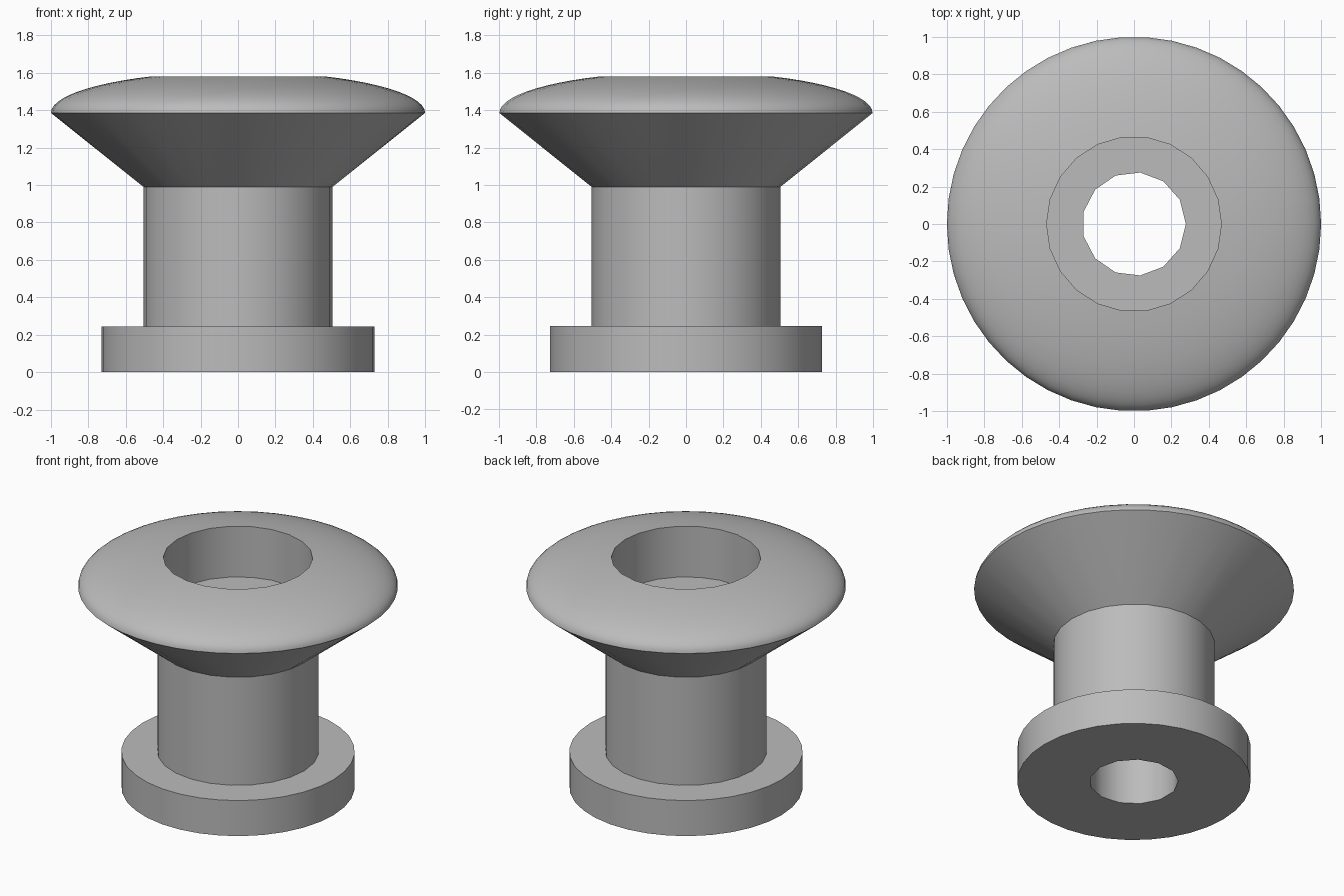
import bpy, bmesh, math

cube = bpy.data.objects.get("Cube")
if cube:
    bpy.data.objects.remove(cube, do_unlink=True)

steel = bpy.data.materials.new("plain_grey")
steel.use_nodes = True
GREY = (0.5, 0.5, 0.5, 1)
steel.diffuse_color = GREY
steel.node_tree.nodes["Principled BSDF"].inputs["Base Color"].default_value = GREY

# Radius and number of sides of each round feature
BORE, RECESS, BARREL = (0.277, 13), (0.467, 22), (0.505, 24)
FLANGE, HEAD = (0.73, 34), (1.0, 46)

# Heights
FLANGE_TOP, HEAD_BASE, HEAD_RIM, TOP, RECESS_FLOOR = 0.245, 0.99, 1.385, 1.58, 1.23


def ring(bm, radius, sides, z):
    step = math.tau / sides
    return [bm.verts.new((radius * math.cos(i * step), radius * math.sin(i * step), z))
            for i in range(sides)]


def join_rings(bm, a, b):
    """Skin two rings, zipping by angle where their side counts differ."""
    na, nb = len(a), len(b)
    if na == nb:
        for i in range(na):
            j = (i + 1) % na
            bm.faces.new((a[i], a[j], b[j], b[i]))
        return
    i = j = 0
    while i < na or j < nb:
        if j >= nb or (i < na and (i + 0.5) / na <= (j + 0.5) / nb):
            bm.faces.new((a[i], a[(i + 1) % na], b[j % nb]))
            i += 1
        else:
            bm.faces.new((a[i % na], b[(j + 1) % nb], b[j]))
            j += 1


def turned_part(name, profile):
    """Skin a list of ((radius, sides), height) rings."""
    bm = bmesh.new()
    rings = [ring(bm, r, n, z) for (r, n), z in profile]
    for a, b in zip(rings, rings[1:]):
        join_rings(bm, a, b)
    mesh = bpy.data.meshes.new(name)
    bm.to_mesh(mesh)
    bm.free()
    mesh.materials.append(steel)
    ob = bpy.data.objects.new(name, mesh)
    bpy.context.collection.objects.link(ob)
    bpy.ops.object.select_all(action="DESELECT")
    ob.select_set(True)
    bpy.context.view_layer.objects.active = ob
    bpy.ops.object.shade_smooth_by_angle(angle=math.radians(30))
    return ob


# Base flange with the bore opening underneath
turned_part("base_flange", [(BORE, 0), (FLANGE, 0), (FLANGE, FLANGE_TOP), (BARREL, FLANGE_TOP)])

# Straight barrel
turned_part("barrel", [(BARREL, FLANGE_TOP), (BARREL, HEAD_BASE)])

# Flared head: cone below, elliptical dome above, ending at the recess rim
rim_angle = math.acos(RECESS[0])
dome_height = (TOP - HEAD_RIM) / math.sin(rim_angle)
DOME_STEPS = 12
dome = []
for k in range(DOME_STEPS):
    t = rim_angle * k / DOME_STEPS
    dome.append(((math.cos(t), HEAD[1]), HEAD_RIM + dome_height * math.sin(t)))
turned_part("head", [(BARREL, HEAD_BASE)] + dome + [(RECESS, TOP)])

# Recess wall and floor, then the through bore
turned_part("recess", [(RECESS, TOP), (RECESS, RECESS_FLOOR), (BORE, RECESS_FLOOR)])
turned_part("bore", [(BORE, RECESS_FLOOR), (BORE, 0)])
